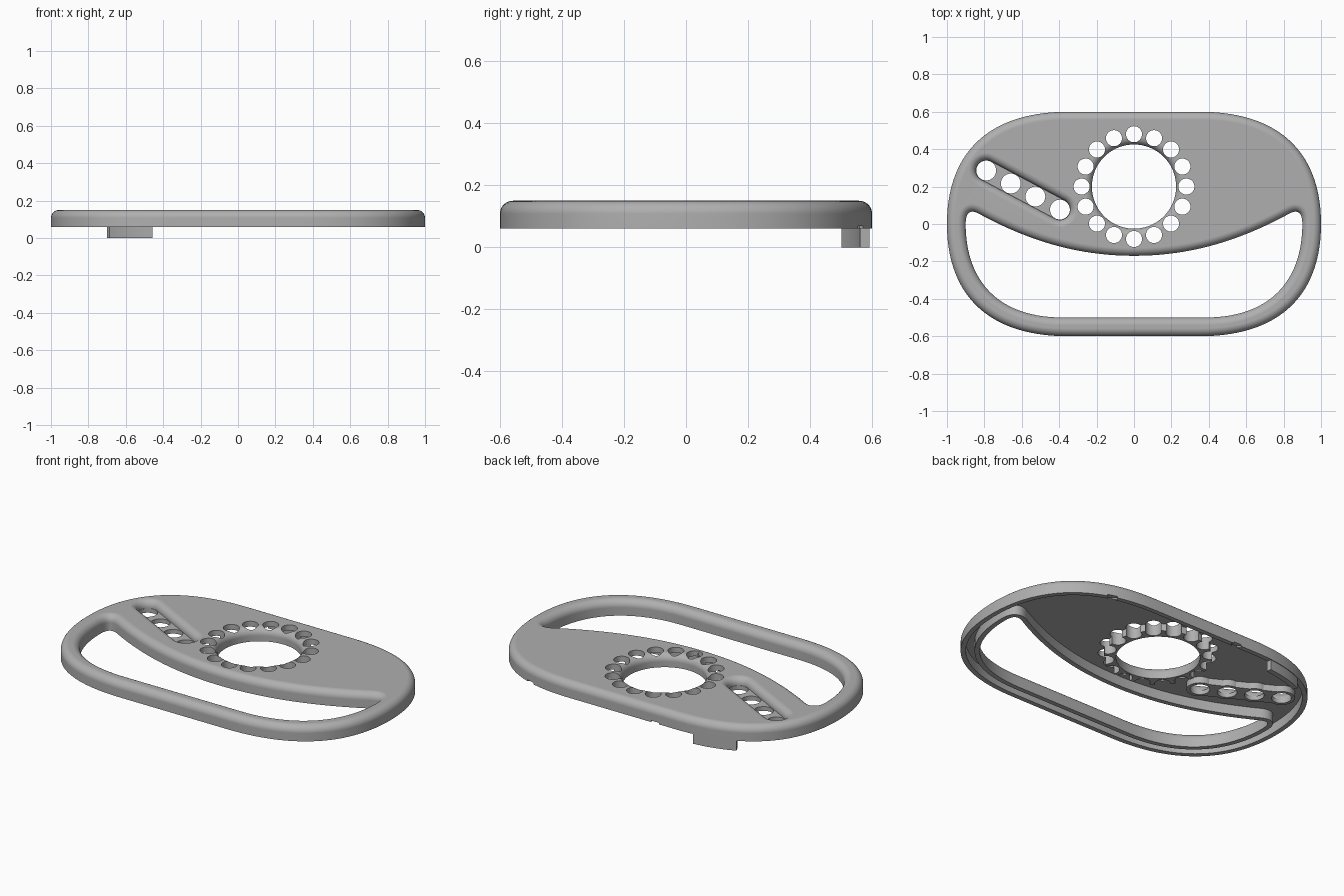
import bpy
import bmesh
from math import sin, cos, pi, radians
from mathutils import Vector
from mathutils.geometry import interpolate_bezier

if "Cube" in bpy.data.objects:
    bpy.data.objects.remove(bpy.data.objects["Cube"])

TOP, RIM, PLATE = 0.15, 0.06, 0.118   # top face, rim bottom, underside of the plate
WALL, FILLET = 0.028, 0.042

grey = bpy.data.materials.new("plain_grey")
grey.use_nodes = True
grey.diffuse_color = (0.43, 0.43, 0.43, 1)
grey.node_tree.nodes["Principled BSDF"].inputs["Base Color"].default_value = (0.43, 0.43, 0.43, 1)


def mirrored(*beziers, n=36):
    """Closed outline from right-hand Bezier pieces, mirrored to the left."""
    half = []
    for piece in beziers:
        for p in interpolate_bezier(*[Vector(c) for c in piece], n):
            if not half or (p - half[-1]).length > 1e-4:
                half.append(p)
    return half + [Vector((-p.x, p.y)) for p in reversed(half) if p.x > 1e-4]


def offset(loop, d):
    """Move a counter-clockwise outline outwards by d."""
    out = []
    for i, p in enumerate(loop):
        t = (loop[(i + 1) % len(loop)] - loop[i - 1]).normalized()
        out.append(p + d * Vector((t.y, -t.x)))
    return out


def circle(x, y, r, n=48):
    return [Vector((x + r * cos(2 * pi * i / n), y + r * sin(2 * pi * i / n))) for i in range(n)]


def capsule(a, b, r, n=20):
    d = (b - a).normalized()
    side = Vector((d.y, -d.x))
    arc = [pi * i / n for i in range(n + 1)]
    return ([b + r * (side * cos(t) + d * sin(t)) for t in arc]
            + [a - r * (side * cos(t) + d * sin(t)) for t in arc])


def loft(name, rings):
    """Solid through a stack of (outline, height) rings."""
    bm = bmesh.new()
    rows = [[bm.verts.new((p.x, p.y, z)) for p in loop] for loop, z in rings]
    for low, high in zip(rows, rows[1:]):
        for i in range(len(low)):
            j = (i + 1) % len(low)
            bm.faces.new((low[i], low[j], high[j], high[i]))
    bm.faces.new(rows[0][::-1])
    bm.faces.new(rows[-1])
    bmesh.ops.recalc_face_normals(bm, faces=bm.faces)
    mesh = bpy.data.meshes.new(name)
    bm.to_mesh(mesh)
    bm.free()
    obj = bpy.data.objects.new(name, mesh)
    bpy.context.collection.objects.link(obj)
    mesh.materials.append(grey)
    return obj


def rounded(loop, low, sign, r=FILLET, steps=8):
    """Rings with a quarter-round top: sign -1 for solids, +1 for flared cutters."""
    rings = [(loop, low)]
    for i in range(steps + 1):
        a = i / steps * pi / 2
        rings.append((offset(loop, sign * r * (1 - cos(a))), TOP - r + r * sin(a)))
    if sign > 0:
        rings.append((rings[-1][0], TOP + 0.05))
    return rings


def combine(target, tool, operation):
    mod = target.modifiers.new("combine", 'BOOLEAN')
    mod.operation, mod.solver, mod.object = operation, 'EXACT', tool
    bpy.context.view_layer.objects.active = target
    bpy.ops.object.modifier_apply(modifier=mod.name)
    bpy.data.objects.remove(tool)


def add(name, rings):
    combine(body, loft(name, rings), 'UNION')


def cut(name, rings):
    combine(body, loft(name, rings), 'DIFFERENCE')


# Outlines of the tray and of the handle opening
outer = mirrored(
    ((0, -.6), (.1, -.6), (.25, -.6), (.35, -.6)),
    ((.35, -.6), (.8, -.6), (1, -.36), (1, 0)),
    ((1, 0), (1, .36), (.8, .6), (.35, .6)),
    ((.35, .6), (.25, .6), (.1, .6), (0, .6)))
opening = mirrored(
    ((0, -.5), (.1, -.5), (.28, -.5), (.38, -.5)),
    ((.38, -.5), (.74, -.5), (.9, -.29), (.9, 0)),
    ((.9, 0), (.9, .07), (.87, .08), (.82, .05)),
    ((.82, .05), (.56, -.09), (.3, -.17), (0, -.17)))

# Slot and hole positions
ring_y, ring_r, ring_n = 0.2, 0.28, 16
slot_a, slot_b = Vector((-.79, .286)), Vector((-.396, .077))
slot_holes = [slot_a.lerp(slot_b, i / 3) for i in range(4)]

# Hollow shell with a rounded top edge
body = loft("slotted_handle_plate", rounded(outer, RIM, -1))
cavity = offset(outer, -WALL)
cut("cavity", [(cavity, 0), (cavity, PLATE)])

# Walls and bosses on the underside
wall = offset(opening, WALL)
add("opening_wall", [(wall, RIM), (wall, PLATE + .01)])
boss = circle(0, ring_y, .29, 96)
add("ring_boss", [(boss, .075), (boss, PLATE + .01)])
bar = capsule(slot_a, slot_b, .062)
add("slot_boss", [(bar, .08), (bar, PLATE + .011)])
for p in slot_holes:
    collar = circle(p.x, p.y, .072)
    add("slot_collar", [(collar, .08), (collar, PLATE + .012)])

# Openings with flared upper edges
cut("handle_opening", rounded(opening, -.05, 1))
cut("centre_hole", rounded(circle(0, ring_y, .225, 96), -.05, 1))
cut("slot_groove", rounded(capsule(slot_a, slot_b, .055), .105, 1, .04))

# Ring of small holes and the row of holes in the slot
for i in range(ring_n):
    a = 2 * pi * i / ring_n
    hole = circle(ring_r * cos(a), ring_y + ring_r * sin(a), .043, 32)
    cut("ring_hole", [(hole, -.05), (hole, .25)])
for p in slot_holes:
    hole = circle(p.x, p.y, .053, 40)
    cut("slot_hole", [(hole, -.05), (hole, .25)])

# Small notches under the back rim
for x, y in ((.62, .56), (-.22, .59)):
    notch = circle(x, y, .035, 4)
    cut("rim_notch", [(notch, 0), (notch, RIM + .009)])

# Curved tab hanging below the back rim
near, far = offset(outer, -.004), offset(outer, -.034)
span = [i for i, p in enumerate(near) if -.715 < p.x < -.445 and p.y > 0]
tab = [near[i] for i in span] + [far[i] for i in reversed(span)]
back_tab = loft("back_tab", [(tab, 0), (tab, .1)])

# Smooth shading with crisp edges
bpy.ops.object.select_all(action='DESELECT')
for obj in (body, back_tab):
    obj.select_set(True)
    bpy.context.view_layer.objects.active = obj
    bpy.ops.object.shade_smooth_by_angle(angle=radians(30))
    mod = obj.modifiers.new("even_shading", 'WEIGHTED_NORMAL')
    mod.keep_sharp = True
    obj.select_set(False)
